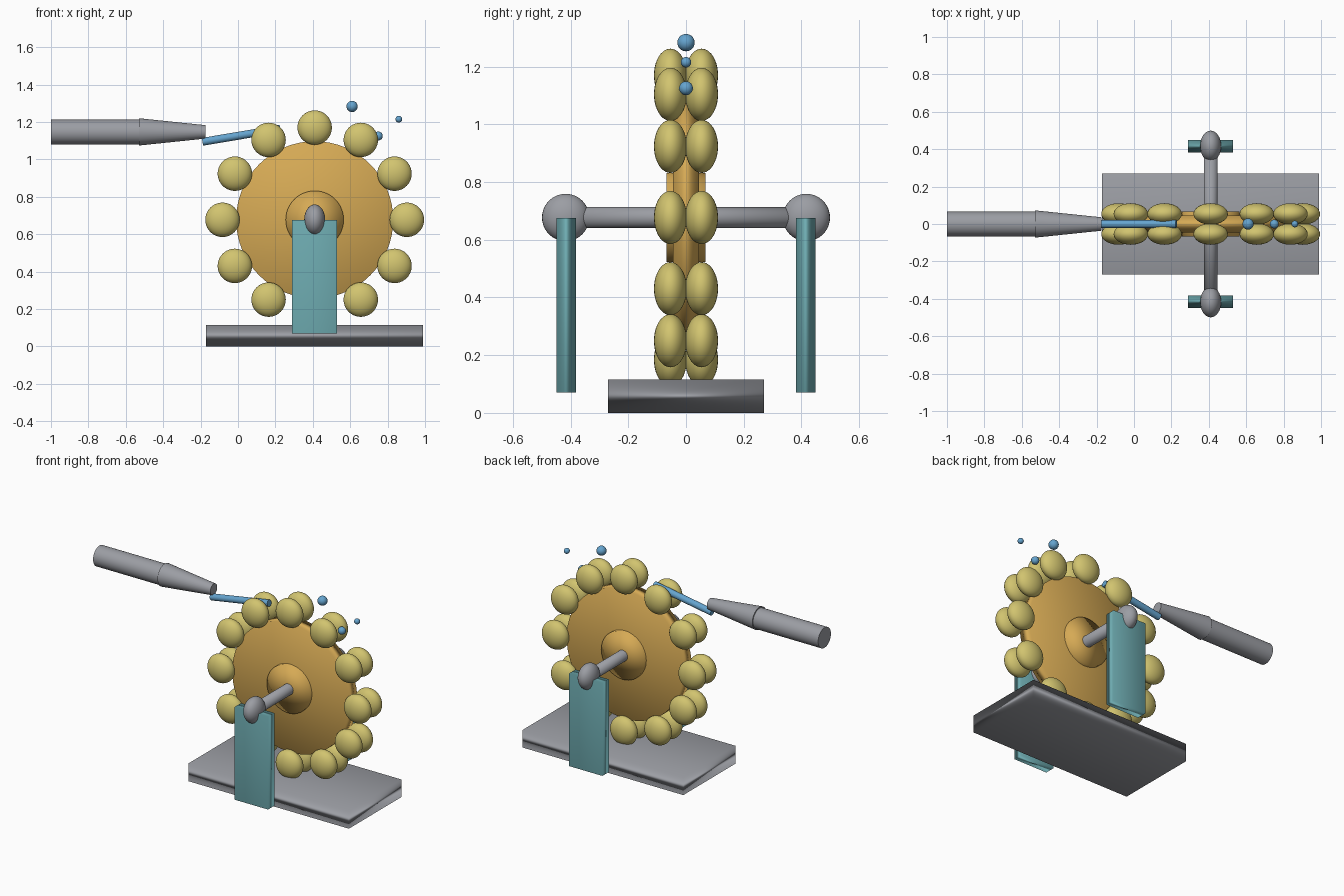
import bpy
import math
from mathutils import Vector

if "Cube" in bpy.data.objects:
    bpy.data.objects.remove(bpy.data.objects["Cube"], do_unlink=True)


def material(name, r, g, b):
    mat = bpy.data.materials.new(name)
    mat.use_nodes = True
    mat.diffuse_color = (r, g, b, 1)
    mat.node_tree.nodes["Principled BSDF"].inputs["Base Color"].default_value = (r, g, b, 1)
    return mat


GREY = material("steel grey", 0.33, 0.34, 0.37)
ORANGE = material("bronze orange", 0.67, 0.40, 0.09)
YELLOW = material("bucket yellow", 0.64, 0.55, 0.16)
TEAL = material("support teal", 0.16, 0.42, 0.45)
BLUE = material("water blue", 0.13, 0.37, 0.62)

HUB = Vector((0.41, 0, 0.677))


def finish(name, mat):
    """Name and colour the new object; soft shading led by the largest faces."""
    obj = bpy.context.object
    obj.name = name
    obj.data.materials.append(mat)
    bpy.ops.object.transform_apply(location=False, rotation=False, scale=True)
    bpy.ops.object.shade_smooth()
    return obj


def soften(obj):
    mod = obj.modifiers.new("soft normals", 'WEIGHTED_NORMAL')
    mod.mode = 'FACE_AREA'


def box(name, mat, centre, size):
    bpy.ops.mesh.primitive_cube_add(size=1, location=centre)
    bpy.context.object.scale = size
    soften(finish(name, mat))


def ball(name, mat, centre, radii):
    bpy.ops.mesh.primitive_uv_sphere_add(segments=32, ring_count=20, location=centre)
    bpy.context.object.scale = radii
    finish(name, mat)


def rod(name, mat, start, end, r1, r2, sides=32):
    start, end = Vector(start), Vector(end)
    axis = end - start
    bpy.ops.mesh.primitive_cone_add(
        vertices=sides, radius1=r1, radius2=r2, depth=axis.length,
        end_fill_type='TRIFAN', location=(start + end) / 2,
        rotation=axis.to_track_quat('Z', 'Y').to_euler())
    return finish(name, mat)


def sharp_rod(*args):
    rod(*args)
    bpy.ops.object.shade_smooth_by_angle(angle=math.radians(40))


def across(name, mat, half_width, radius, sides):
    """Cylinder along y through the wheel centre."""
    side = Vector((0, half_width, 0))
    return rod(name, mat, HUB - side, HUB + side, radius, radius, sides)


# Base plate
box("base_plate", GREY, (0.41, 0, 0.0575), (1.16, 0.54, 0.115))

# Wheel disc, hub and axle
soften(across("wheel_disc", ORANGE, 0.045, 0.42, 64))
soften(across("wheel_hub", ORANGE, 0.067, 0.155, 48))
across("axle", GREY, 0.415, 0.036, 32)

# Bearings and supports on both sides
for label, side in (("front", -1), ("back", 1)):
    ball(label + "_bearing", GREY, HUB + Vector((0, side * 0.417, 0)), (0.056, 0.082, 0.082))
    box(label + "_support", TEAL, (0.41, side * 0.415, 0.3725), (0.24, 0.066, 0.605))

# Paired buckets round the rim
COUNT = 12
for i in range(COUNT):
    a = math.tau * i / COUNT
    rim = HUB + 0.493 * Vector((math.sin(a), 0, math.cos(a)))
    for label, side in (("front", -1), ("back", 1)):
        ball(f"{label}_bucket_{i + 1}", YELLOW, rim + Vector((0, side * 0.054, 0)),
             (0.092, 0.057, 0.092))

# Feed pipe, nozzle and water jet
sharp_rod("feed_pipe", GREY, (-1, 0, 1.146), (-0.53, 0, 1.146), 0.066, 0.066)
sharp_rod("nozzle", GREY, (-0.53, 0, 1.147), (-0.175, 0, 1.147), 0.073, 0.036)
sharp_rod("water_jet", BLUE, (-0.19, 0, 1.094), (0.226, 0, 1.164), 0.021, 0.021)

# Splash droplets
for i, (x, z, r) in enumerate(((0.61, 1.283, 0.03), (0.75, 1.125, 0.024), (0.86, 1.215, 0.018))):
    ball(f"droplet_{i + 1}", BLUE, (x, 0, z), (r, r, r))
